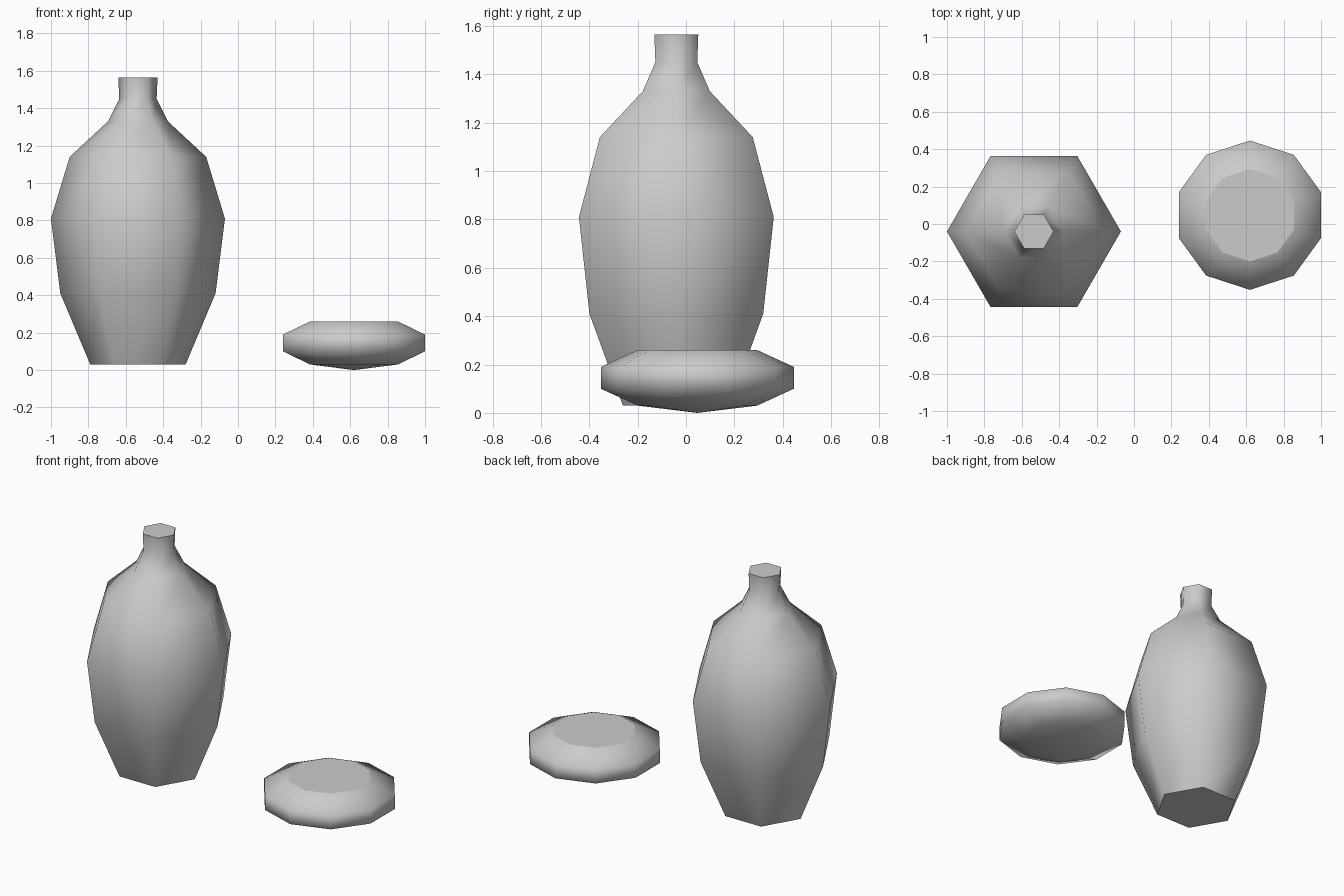
import bpy
import bmesh
from math import cos, sin, pi

cube = bpy.data.objects.get("Cube")
if cube:
    bpy.data.objects.remove(cube, do_unlink=True)

# One plain grey for both parts
grey = bpy.data.materials.new("clay_grey")
grey.use_nodes = True
colour = (0.6, 0.6, 0.6, 1)
grey.diffuse_color = colour
grey.node_tree.nodes["Principled BSDF"].inputs["Base Color"].default_value = colour


def lathe(name, centre, profile, sides, turn=0.0, tip=None):
    """Stack rings of (radius, height); cap the ends, or close the base to a tip."""
    bm = bmesh.new()
    angles = [turn + 2 * pi * i / sides for i in range(sides)]
    rings = [[bm.verts.new((r * cos(a), r * sin(a), z)) for a in angles]
             for r, z in profile]
    pairs = [(i, (i + 1) % sides) for i in range(sides)]
    for low, high in zip(rings, rings[1:]):
        for i, j in pairs:
            bm.faces.new((low[i], low[j], high[j], high[i]))
    caps = [bm.faces.new(rings[-1])]
    if tip is None:
        caps.append(bm.faces.new(rings[0][::-1]))
    else:
        point = bm.verts.new((0, 0, tip))
        for i, j in pairs:
            bm.faces.new((point, rings[0][j], rings[0][i]))
    # Smooth walls, with crisp rims around the flat caps
    for face in bm.faces:
        face.smooth = True
    for cap in caps:
        for edge in cap.edges:
            edge.smooth = False
    mesh = bpy.data.meshes.new(name)
    bm.to_mesh(mesh)
    bm.free()
    mesh.materials.append(grey)
    obj = bpy.data.objects.new(name, mesh)
    obj.location = (*centre, 0)
    bpy.context.collection.objects.link(obj)
    return obj


# Six-sided vase with a narrow neck
lathe("vase", (-0.535, -0.04),
      [(0.255, 0.03), (0.415, 0.41), (0.465, 0.81), (0.365, 1.14),
       (0.16, 1.33), (0.1, 1.45), (0.105, 1.565)], sides=6)

# Ten-sided shallow dish, flat on top with a slightly pointed base
lathe("dish", (0.62, 0.047),
      [(0.247, 0.03), (0.399, 0.1), (0.399, 0.19), (0.247, 0.26)],
      sides=10, turn=pi / 2, tip=0.0)
